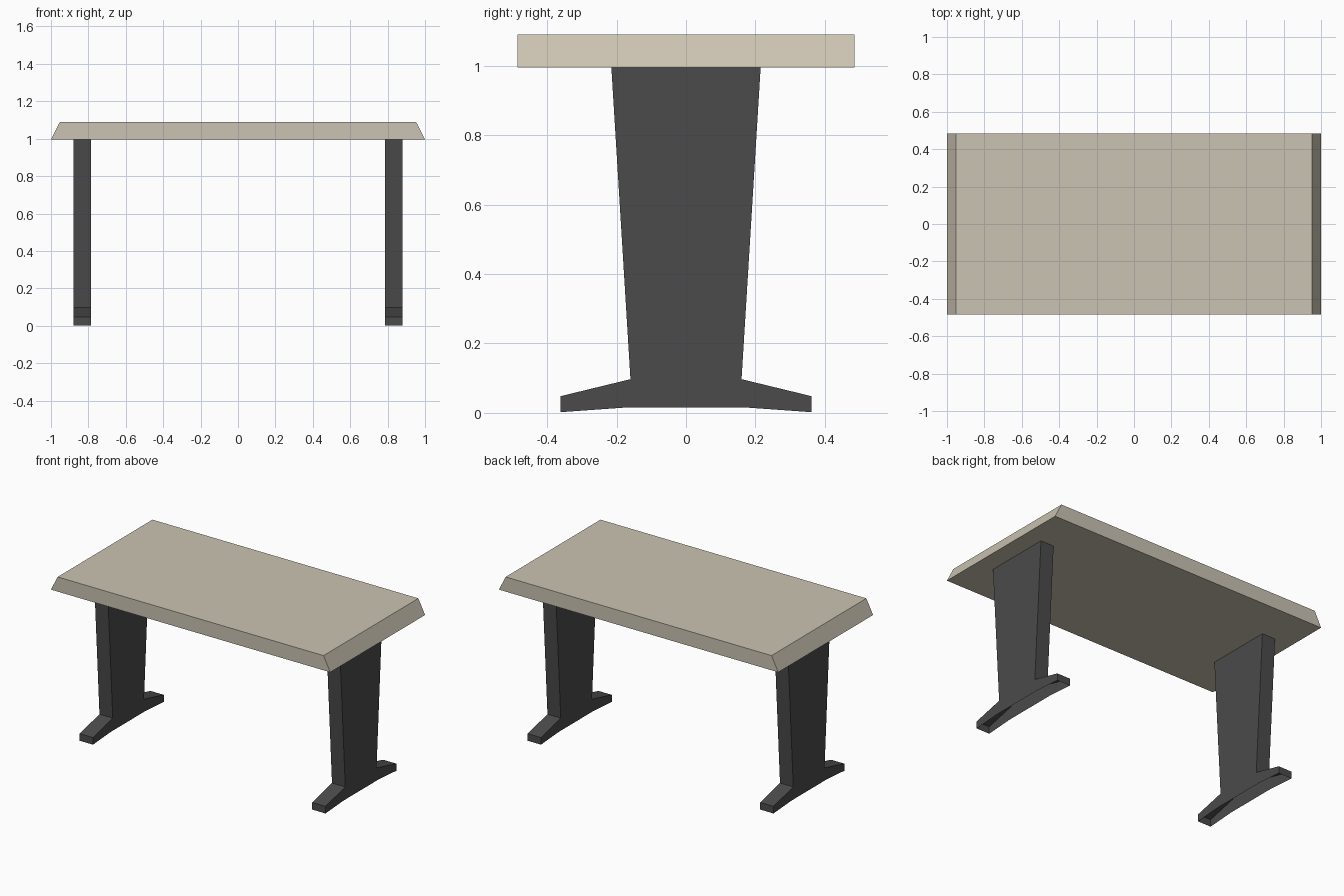
import bpy, bmesh

if "Cube" in bpy.data.objects:
    bpy.data.objects.remove(bpy.data.objects["Cube"])


def material(name, rgb):
    m = bpy.data.materials.new(name)
    m.diffuse_color = (*rgb, 1)
    m.use_nodes = True
    m.node_tree.nodes["Principled BSDF"].inputs["Base Color"].default_value = m.diffuse_color
    return m


beige = material("warm beige", (0.60, 0.55, 0.45))
charcoal = material("charcoal", (0.07, 0.07, 0.07))


def extrude_profile(name, points, start, depth, axis, mat, open_edges=()):
    """Sweep a closed 2D profile (u, z) along x or y, leaving listed side faces open."""
    place = (lambda u, z, d: (d, u, z)) if axis == "x" else (lambda u, z, d: (u, d, z))
    bm = bmesh.new()
    a = [bm.verts.new(place(u, z, start)) for u, z in points]
    b = [bm.verts.new(place(u, z, start + depth)) for u, z in points]
    bm.faces.new(a)
    bm.faces.new(b[::-1])
    n = len(points)
    for i in range(n):
        if i not in open_edges:
            j = (i + 1) % n
            bm.faces.new((a[j], a[i], b[i], b[j]))
    bmesh.ops.recalc_face_normals(bm, faces=bm.faces)
    me = bpy.data.meshes.new(name)
    bm.to_mesh(me)
    bm.free()
    me.materials.append(mat)
    ob = bpy.data.objects.new(name, me)
    bpy.context.collection.objects.link(ob)
    return ob


# Tabletop with slanted ends
extrude_profile("tabletop", [(-1, 0.995), (1, 0.995), (0.952, 1.09), (-0.952, 1.09)],
                -0.485, 0.97, "y", beige)

# Tapered pedestal legs with splayed feet, hollow underneath
half = [(0.18, 0.015), (0.362, 0.002), (0.362, 0.048), (0.16, 0.097), (0.215, 0.995)]
profile = half + [(-y, z) for y, z in reversed(half)]
bottom_edges = (0, 8, 9)
for side, x in (("left", -0.88), ("right", 0.785)):
    extrude_profile(side + "_leg", profile, x, 0.095, "x", charcoal, bottom_edges)
